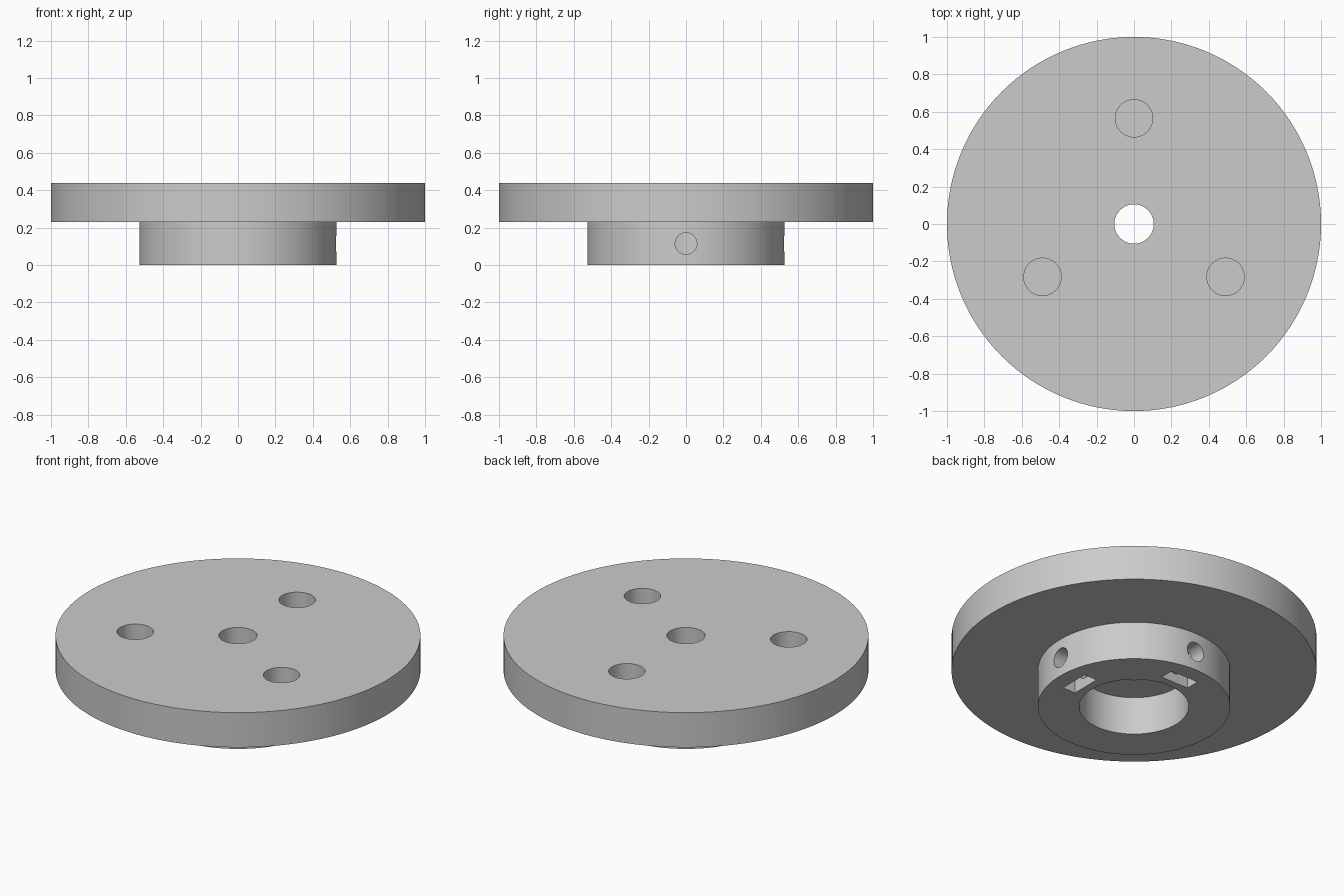
import bpy, bmesh
from math import cos, sin, pi, radians
from mathutils import Matrix, Vector

cube = bpy.data.objects.get("Cube")
if cube:
    bpy.data.objects.remove(cube, do_unlink=True)

PLATE_R, HUB_R, BORE_R, AXLE_R = 1.0, 0.527, 0.30, 0.105
HUB_H, TOP = 0.23, 0.44
SEGMENTS = 128

grey = bpy.data.materials.new("plain grey")
grey.use_nodes = True
colour = (0.6, 0.6, 0.6, 1)
grey.diffuse_color = colour
grey.node_tree.nodes["Principled BSDF"].inputs["Base Color"].default_value = colour


def add_object(name, bm):
    bmesh.ops.recalc_face_normals(bm, faces=bm.faces)
    mesh = bpy.data.meshes.new(name)
    bm.to_mesh(mesh)
    bm.free()
    mesh.materials.append(grey)
    obj = bpy.data.objects.new(name, mesh)
    bpy.context.collection.objects.link(obj)
    return obj


def lathe(name, profile):
    """Turn a closed (radius, height) profile around z."""
    bm = bmesh.new()
    rings = []
    for i in range(SEGMENTS):
        a = 2 * pi * i / SEGMENTS
        rings.append([bm.verts.new((r * cos(a), r * sin(a), z)) for r, z in profile])
    n = len(profile)
    for i in range(SEGMENTS):
        a, b = rings[i], rings[(i + 1) % SEGMENTS]
        for j in range(n):
            k = (j + 1) % n
            bm.faces.new((a[j], b[j], b[k], a[k]))
    return add_object(name, bm)


def cylinder(name, radius, depth, matrix):
    bm = bmesh.new()
    bmesh.ops.create_cone(bm, cap_ends=True, segments=64, radius1=radius,
                          radius2=radius, depth=depth, matrix=matrix)
    return add_object(name, bm)


def box(name, size, matrix):
    bm = bmesh.new()
    bmesh.ops.create_cube(bm, size=1, matrix=matrix @ Matrix.Diagonal((*size, 1)))
    return add_object(name, bm)


# Round plate and hub turned as one body, with bore and axle hole
body = lathe("flanged_hub_plate", [
    (BORE_R, 0), (HUB_R, 0), (HUB_R, HUB_H), (PLATE_R, HUB_H),
    (PLATE_R, TOP), (AXLE_R, TOP), (AXLE_R, HUB_H), (BORE_R, HUB_H)])

cutters = []

# Three blind pockets in the top face
for angle in (90, 210, 330):
    spin = Matrix.Rotation(radians(angle), 4, "Z")
    place = spin @ Matrix.Translation((0.565, 0, TOP))
    cutters.append(cylinder("pocket_cutter", 0.1, 0.32, place))

# Two set screw holes through the hub wall, each with a nut slot from below
for angle in (0, 90):
    spin = Matrix.Rotation(radians(angle), 4, "Z")
    sideways = Matrix.Translation((0.42, 0, 0.115)) @ Matrix.Rotation(pi / 2, 4, "Y")
    cutters.append(box("nut_slot_cutter", (0.085, 0.185, 0.42),
                       spin @ Matrix.Translation((0.388, 0, 0))))
    cutters.append(cylinder("screw_hole_cutter", 0.058, 0.36, spin @ sideways))

# Cut the holes, then discard the cutters
bpy.context.view_layer.objects.active = body
for cutter in cutters:
    mod = body.modifiers.new("cut", "BOOLEAN")
    mod.operation = "DIFFERENCE"
    mod.solver = "EXACT"
    mod.object = cutter
    bpy.ops.object.modifier_apply(modifier=mod.name)
    bpy.data.objects.remove(cutter, do_unlink=True)

bpy.ops.object.select_all(action="DESELECT")
body.select_set(True)
bpy.ops.object.shade_smooth_by_angle(angle=radians(30))
